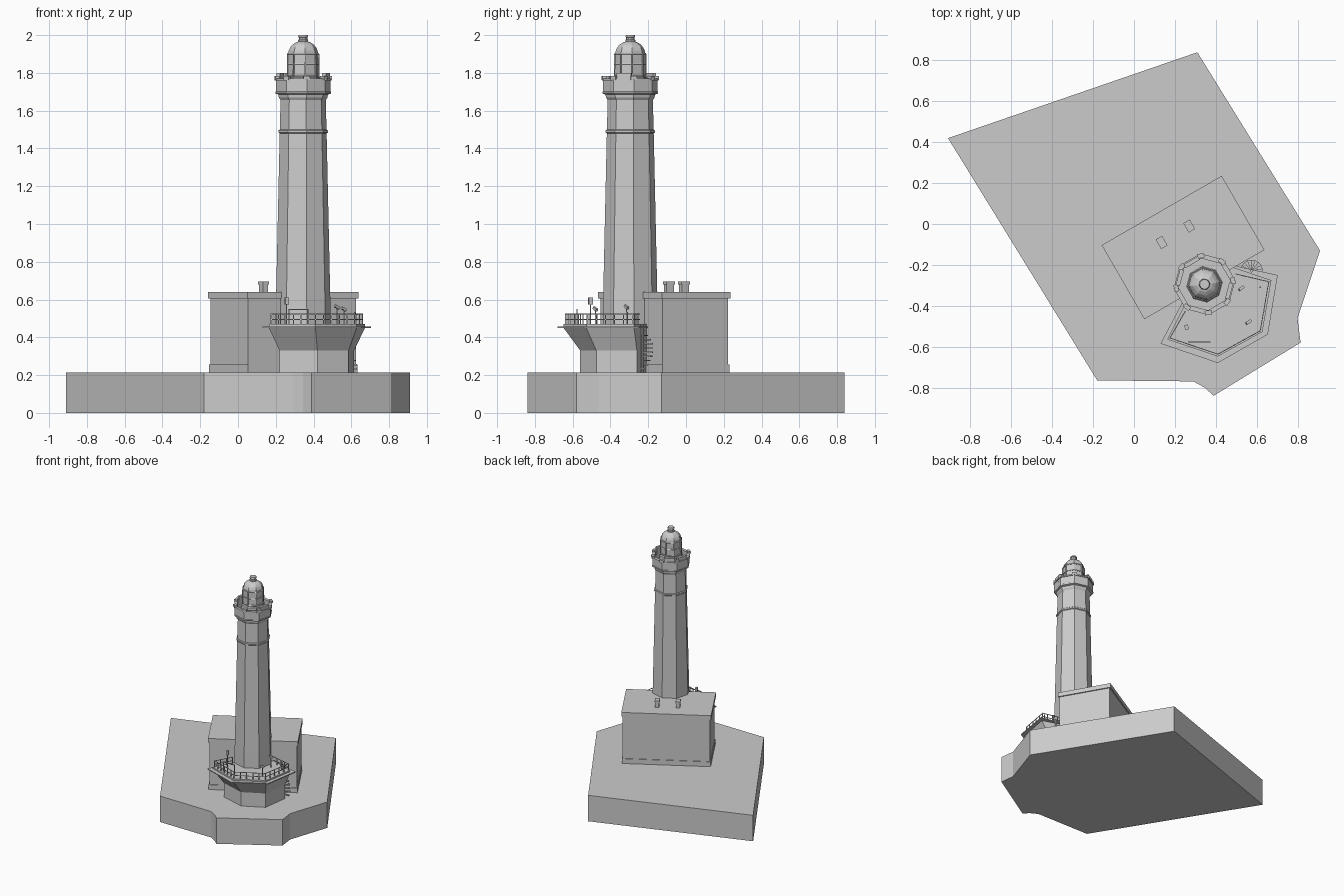
import bpy, bmesh, math
from mathutils import Vector

if "Cube" in bpy.data.objects:
    bpy.data.objects.remove(bpy.data.objects["Cube"], do_unlink=True)

stone = bpy.data.materials.new("pale grey stone")
stone.use_nodes = True
grey = (0.6, 0.6, 0.6, 1)
stone.diffuse_color = grey
stone.node_tree.nodes["Principled BSDF"].inputs["Base Color"].default_value = grey

GROUND, DECK = 0.215, 0.47
TOWER = Vector((0.345, -0.295))
TURN = math.radians(7.5)
HOUSE_ANGLE = math.radians(30)


def finish(name, bm):
    bmesh.ops.recalc_face_normals(bm, faces=bm.faces)
    mesh = bpy.data.meshes.new(name)
    bm.to_mesh(mesh)
    bm.free()
    mesh.materials.append(stone)
    obj = bpy.data.objects.new(name, mesh)
    bpy.context.collection.objects.link(obj)
    return obj


def loft(name, sections, closed=False):
    """Skin a stack of (outline, height) sections; closed joins last to first."""
    bm = bmesh.new()
    rings = [[bm.verts.new((p[0], p[1], z)) for p in outline] for outline, z in sections]
    pairs = list(zip(rings, rings[1:]))
    if closed:
        pairs.append((rings[-1], rings[0]))
    else:
        bm.faces.new(rings[0])
        bm.faces.new(rings[-1])
    n = len(rings[0])
    for a, b in pairs:
        for i in range(n):
            j = (i + 1) % n
            bm.faces.new((a[i], a[j], b[j], b[i]))
    return finish(name, bm)


def ngon(radius, sides=8, centre=TOWER, turn=TURN):
    return [centre + radius * Vector((math.cos(turn + math.tau * i / sides),
                                      math.sin(turn + math.tau * i / sides)))
            for i in range(sides)]


def turned(name, profile, sides=8, centre=TOWER, turn=TURN, closed=False):
    return loft(name, [(ngon(r, sides, centre, turn), z) for r, z in profile], closed)


def box(name, centre, size, angle=0.0):
    bm = bmesh.new()
    bmesh.ops.create_cube(bm, size=1)
    bmesh.ops.scale(bm, vec=size, verts=bm.verts)
    obj = finish(name, bm)
    obj.location = centre
    obj.rotation_euler.z = angle
    return obj


def bar(name, a, b, thick):
    """Straight square bar between two points."""
    a, b = Vector(a), Vector(b)
    obj = box(name, (a + b) / 2, (thick, thick, (b - a).length))
    obj.rotation_euler = (b - a).to_track_quat("Z", "Y").to_euler()
    return obj


# Rocky ground slab
ground = [(-0.91, 0.42), (-0.18, -0.765), (0.29, -0.77), (0.345, -0.8), (0.39, -0.84),
          (0.815, -0.58), (0.8, -0.46), (0.91, -0.13), (0.31, 0.84)]
loft("ground_slab", [(ground, 0), (ground, GROUND)])

# Keeper's house with plinth and cornice
house = Vector((0.24, -0.115))
for part, grow, low, high in (("walls", 0, GROUND, 0.63), ("plinth", 0.01, GROUND, 0.255),
                              ("cornice", 0.018, 0.605, 0.64)):
    box("house_" + part, (house.x, house.y, (low + high) / 2),
        (0.66 + grow, 0.4 + grow, high - low), HOUSE_ANGLE)

# Chimneys
for x, y in ((0.135, -0.09), (0.27, -0.01)):
    box("chimney_stack", (x, y, 0.66), (0.03, 0.045, 0.05), HOUSE_ANGLE)
    box("chimney_cap", (x, y, 0.688), (0.036, 0.053, 0.014), HOUSE_ANGLE)

# Tapered tower shaft with bands
turned("tower_shaft", [(0.148, GROUND), (0.145, 0.6), (0.125, 1.49), (0.12, 1.68)])
turned("tower_band", [(0.126, 1.48), (0.132, 1.485), (0.132, 1.495), (0.126, 1.5)])
turned("gallery_corbel", [(0.12, 1.655), (0.13, 1.67), (0.132, 1.685), (0.148, 1.69),
                          (0.148, 1.7), (0.14, 1.705)])

# Gallery parapet with merlons
turned("gallery_parapet", [(0.146, 1.7), (0.146, 1.76), (0.152, 1.76), (0.152, 1.77),
                           (0.128, 1.77), (0.128, 1.7)], closed=True)
for i, corner in enumerate(ngon(0.14)):
    angle = TURN + math.tau * i / 8
    box("corner_merlon", (*corner, 1.773), (0.022, 0.034, 0.02), angle)
for angle in (165, -15, 120):
    a = math.radians(angle)
    spot = TOWER + 0.125 * Vector((math.cos(a), math.sin(a)))
    box("raised_panel", (*spot, 1.77), (0.02, 0.08, 0.06), a)

# Lantern room, dome and vent
turned("lantern_plinth", [(0.09, 1.7), (0.09, 1.775), (0.08, 1.78)])
turned("lantern_room", [(0.08, 1.77), (0.08, 1.9)])
for z in (1.79, 1.845, 1.9):
    turned("lantern_ring", [(0.083, z - 0.004), (0.086, z), (0.083, z + 0.004)])
dome = [(0.08 * math.cos(t), 1.9 + 0.07 * math.sin(t))
        for t in (math.radians(a) for a in range(0, 76, 15))]
turned("lantern_dome", dome)
turned("dome_vent", [(0.027, 1.955), (0.027, 1.975), (0.022, 1.977), (0.022, 1.988),
                     (0.027, 1.99), (0.024, 2.0)], 10)
for low, high in zip(ngon(0.084), ngon(0.083)):
    bar("lantern_mullion", (*low, 1.78), (*high, 1.9), 0.006)

# Flared bastion: back corners are buried in the house and tower
back = [(0.45, -0.2), (0.29, -0.31)]
foot = [(0.22, -0.5), (0.42, -0.56), (0.585, -0.475), (0.615, -0.26)] + back
brim = [(0.163, -0.565), (0.41, -0.648), (0.628, -0.528), (0.672, -0.275)] + back
lip = [(0.13, -0.585), (0.41, -0.68), (0.655, -0.54), (0.703, -0.25), (0.45, -0.195), (0.27, -0.32)]
loft("bastion_wall", [(foot, GROUND), (foot, 0.33), (brim, 0.45), (brim, DECK)])
loft("bastion_lip", [(lip, 0.45), (lip, 0.458)])

# Deck railing following the brim
centre = Vector((0.42, -0.42))
path = [(0.24, -0.43)] + brim[:4] + [(0.5, -0.235)]
path = [centre + (Vector(p) - centre) * 0.95 for p in path]
for a, b in zip(path, path[1:]):
    count = max(2, round((b - a).length / 0.045))
    for i in range(count):
        p = a.lerp(b, i / count)
        bar("railing_post", (*p, DECK), (*p, 0.525), 0.006)
    for z in (0.495, 0.523):
        bar("railing_bar", (*a, z), (*b, z), 0.004)

# Spiral stair up to the deck
stair = Vector((0.575, -0.23))
turned("stair_column", [(0.007, GROUND), (0.007, 0.47)], 8, stair)
for i in range(11):
    a0 = math.radians(-10 + 20 * i)
    a1 = a0 + math.radians(20)
    wedge = [stair] + [stair + 0.055 * Vector((math.cos(a), math.sin(a))) for a in (a0, a1)]
    z = GROUND + 0.022 * (i + 1)
    loft("stair_tread", [(wedge, z - 0.007), (wedge, z)])

# Deck fittings: long bar, sign post, viewers
bar("long_bar", (0.265, -0.577, 0.547), (0.375, -0.577, 0.547), 0.006)
for x in (0.27, 0.37):
    bar("long_bar_leg", (x, -0.577, DECK), (x, -0.577, 0.547), 0.005)
bar("sign_post", (0.257, -0.505, DECK), (0.257, -0.505, 0.58), 0.006)
box("sign_box", (0.257, -0.505, 0.592), (0.018, 0.024, 0.036), math.radians(15))
for x, y, z in ((0.525, -0.315, 0.56), (0.56, -0.48, 0.55)):
    bar("viewer_post", (x, y, DECK), (x, y, z), 0.006)
    viewer = box("viewer_head", (x, y, z), (0.03, 0.014, 0.014), math.radians(35))
    viewer.rotation_euler.y = math.radians(25)
bar("small_post", (0.618, -0.31, DECK), (0.618, -0.31, 0.535), 0.007)
